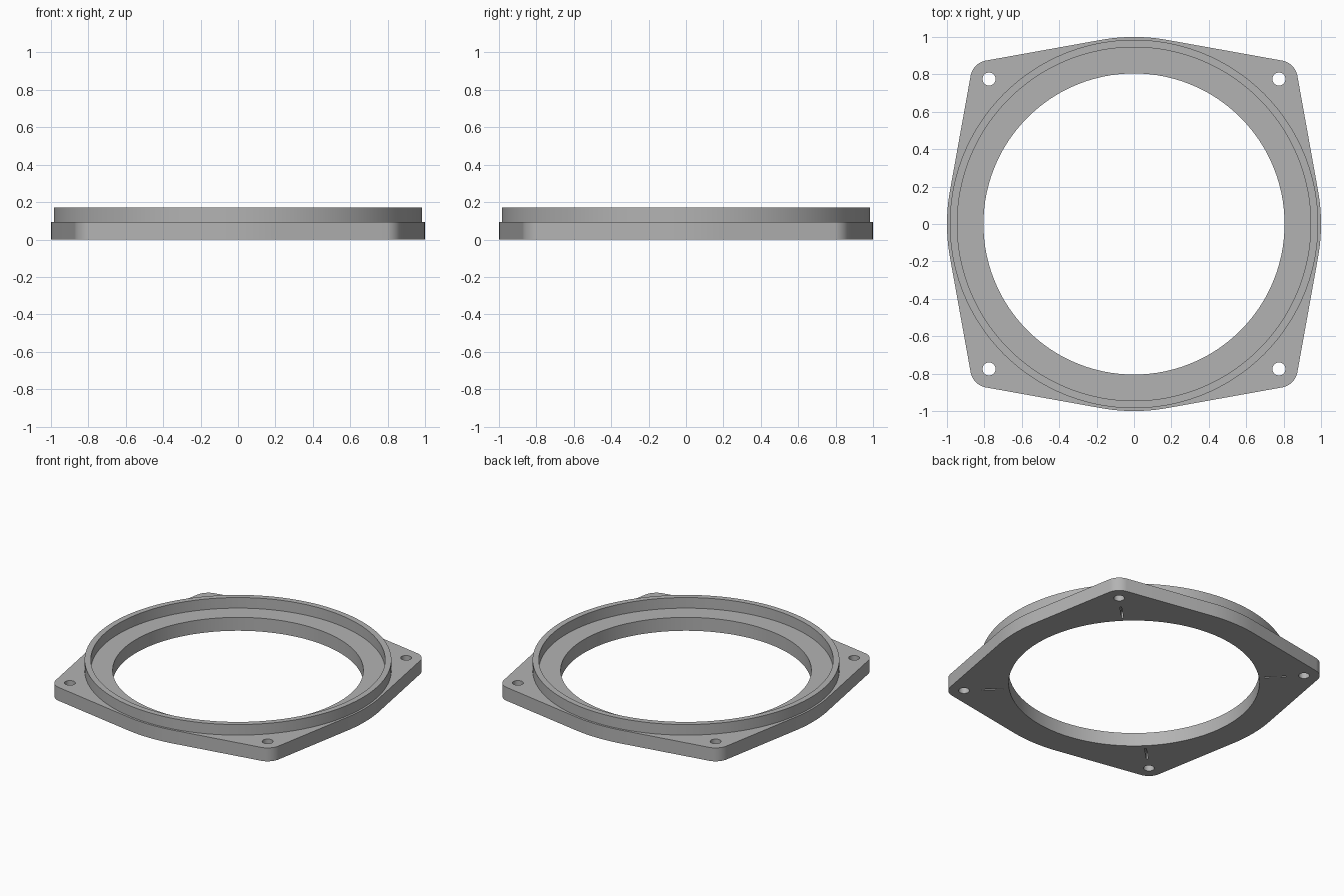
import bpy
import bmesh
from math import cos, sin, pi, acos, radians, hypot
from mathutils import Matrix, Vector

cube = bpy.data.objects.get("Cube")
if cube:
    bpy.data.objects.remove(cube, do_unlink=True)

PLATE_TOP, LIP_TOP = 0.095, 0.17
BORE_R, LIP_IN, LIP_OUT = 0.805, 0.945, 0.985
CORNER, CORNER_R, HOLE_R = 0.775, 0.1, 0.035

grey = bpy.data.materials.new("light grey")
grey.use_nodes = True
grey.diffuse_color = (0.45, 0.45, 0.45, 1)
grey.node_tree.nodes["Principled BSDF"].inputs["Base Color"].default_value = grey.diffuse_color


def arc(cx, cy, r, start, end, steps):
    """Points along an arc, both ends included."""
    angles = [start + (end - start) * i / steps for i in range(steps + 1)]
    return [(cx + r * cos(a), cy + r * sin(a)) for a in angles]


def circle(cx, cy, r, steps=160):
    return arc(cx, cy, r, 0, 2 * pi, steps)[:-1]


def prism(name, outline, z0, z1):
    """Extrude a flat outline from z0 up to z1."""
    bm = bmesh.new()
    base = bm.faces.new([bm.verts.new((x, y, z0)) for x, y in outline])
    top = bmesh.ops.extrude_face_region(bm, geom=[base])["geom"]
    moved = [v for v in top if isinstance(v, bmesh.types.BMVert)]
    bmesh.ops.translate(bm, verts=moved, vec=Vector((0, 0, z1 - z0)))
    bmesh.ops.recalc_face_normals(bm, faces=bm.faces)
    mesh = bpy.data.meshes.new(name)
    bm.to_mesh(mesh)
    bm.free()
    mesh.materials.append(grey)
    obj = bpy.data.objects.new(name, mesh)
    bpy.context.collection.objects.link(obj)
    return obj


def combine(target, tool, operation):
    """Apply a boolean and remove the helper."""
    mod = target.modifiers.new(operation.lower(), "BOOLEAN")
    mod.operation, mod.object, mod.solver = operation, tool, "EXACT"
    bpy.context.view_layer.objects.active = target
    bpy.ops.object.modifier_apply(modifier=mod.name)
    bpy.data.objects.remove(tool, do_unlink=True)


# Plate outline: a disc joined by tangent lines to four rounded corners
spread = acos((1 - CORNER_R) / hypot(CORNER, CORNER))
outline = []
for k in range(4):
    d = pi / 4 + k * pi / 2
    reach = hypot(CORNER, CORNER)
    outline += arc(reach * cos(d), reach * sin(d), CORNER_R, d - spread, d + spread, 16)
    outline += arc(0, 0, 1, d + spread, d + pi / 2 - spread, 16)
flange = prism("mounting_flange", outline, 0, PLATE_TOP)

# Raised lip, rooted in the plate, and its stepped bore
combine(flange, prism("lip", circle(0, 0, LIP_OUT), PLATE_TOP / 2, LIP_TOP), "UNION")
combine(flange, prism("recess", circle(0, 0, LIP_IN), PLATE_TOP, 0.3), "DIFFERENCE")
combine(flange, prism("bore", circle(0, 0, BORE_R), -0.1, 0.3), "DIFFERENCE")

# Screw holes, and thin blind slots under each corner
for k in range(4):
    d = pi / 4 + k * pi / 2
    sx, sy = CORNER * (1 if cos(d) > 0 else -1), CORNER * (1 if sin(d) > 0 else -1)
    combine(flange, prism("hole", circle(sx, sy, HOLE_R, 32), -0.1, 0.3), "DIFFERENCE")
    slot = prism("slot", [(0.84, -0.006), (0.98, -0.006), (0.98, 0.006), (0.84, 0.006)], -0.05, 0.05)
    slot.data.transform(Matrix.Rotation(d, 4, "Z"))
    combine(flange, slot, "DIFFERENCE")

# Smooth curved walls, crisp rims
bpy.ops.object.select_all(action="DESELECT")
flange.select_set(True)
bpy.context.view_layer.objects.active = flange
bpy.ops.object.shade_smooth_by_angle(angle=radians(30))
